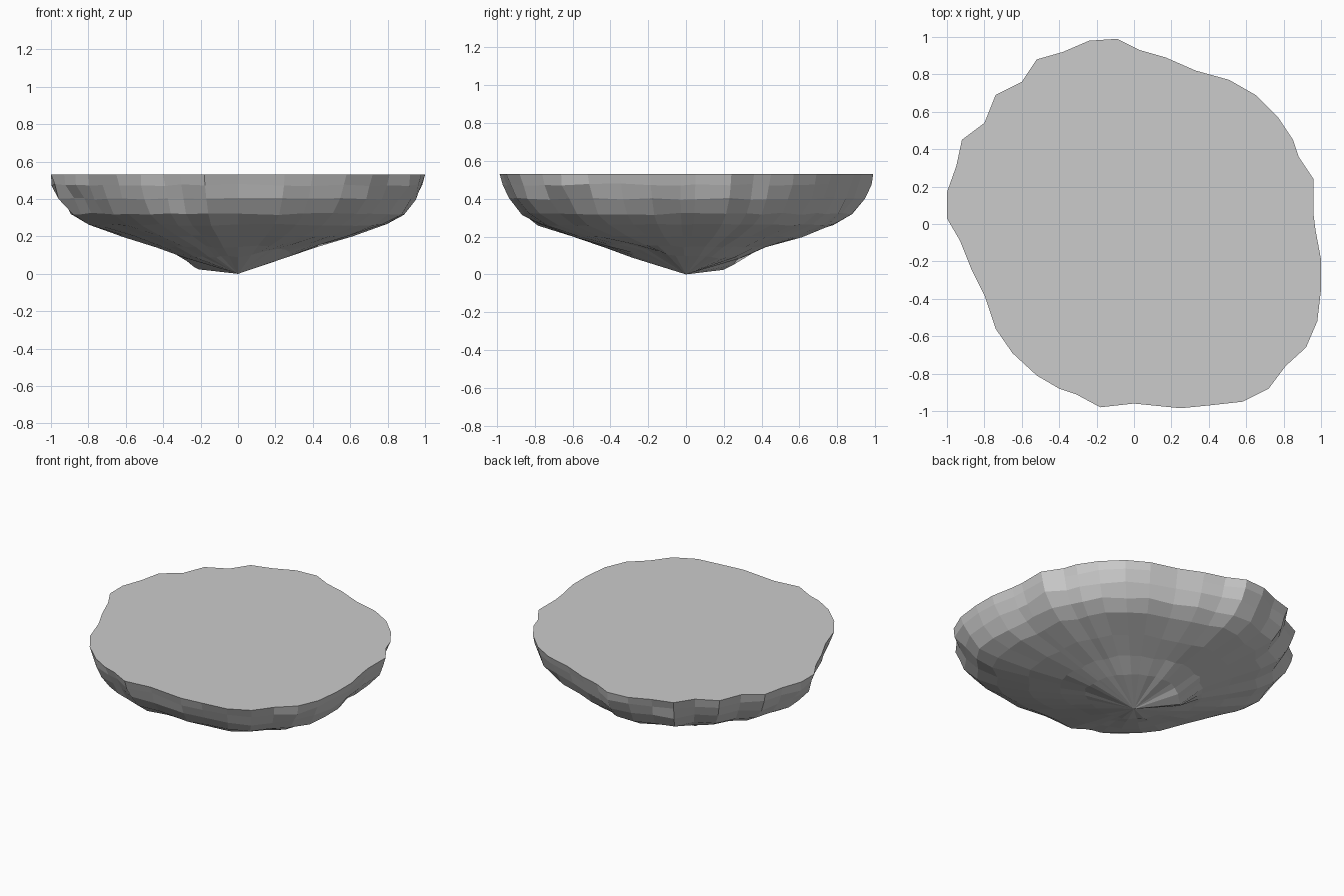
import bpy, bmesh, math, random

if "Cube" in bpy.data.objects:
    bpy.data.objects.remove(bpy.data.objects["Cube"])

random.seed(4)

# Irregular rim outline, counter-clockwise
RIM = [(.96, .05), (.96, .24), (.88, .36), (.85, .45), (.77, .57), (.65, .69), (.51, .77),
       (.33, .82), (.17, .89), (.03, .93), (-.09, .99), (-.24, .98), (-.38, .92), (-.52, .88),
       (-.60, .76), (-.74, .69), (-.80, .54), (-.92, .45), (-.95, .31), (-1, .17), (-1, .03),
       (-.93, -.09), (-.87, -.24), (-.80, -.38), (-.74, -.56), (-.65, -.69), (-.52, -.81),
       (-.40, -.88), (-.31, -.91), (-.18, -.98), (0, -.96), (.25, -.985), (.40, -.97),
       (.58, -.95), (.72, -.88), (.81, -.76), (.92, -.66), (.98, -.52), (1, -.35), (1, -.19),
       (.97, -.03)]
# Side profile: fraction of the rim radius, height
PROFILE = [(1, .53), (.985, .475), (.95, .40), (.89, .32), (.79, .262), (.61, .20), (.43, .145),
           (.29, .09)]


def falloff(x, y, cx, cy, width):
    return math.exp(-((x - cx) ** 2 + (y - cy) ** 2) / width ** 2)


bm = bmesh.new()
n = len(RIM)
rings = []
for k, (s, z) in enumerate(PROFILE):
    ring = []
    for x, y in RIM:
        # the rough stone body evens out towards its tip
        r = math.hypot(x, y)
        even = 1 + (1 / r - 1) * (1 - s) * .7
        jitter = 0 if k == 0 else .012
        f = s * even * (1 + random.uniform(-jitter, jitter))
        px, py = x * f, y * f
        pz = z
        if k > 0:
            pz += random.uniform(-jitter, jitter) * .5
            pz -= .065 * falloff(px, py, -.21, .21, .10)   # low knob
            pz += .05 * falloff(px, py, .24, -.24, .14)    # shallow dent
        ring.append(bm.verts.new((px, py, pz)))
    rings.append(ring)

# Faceted sides
for a, b in zip(rings, rings[1:]):
    for i in range(n):
        j = (i + 1) % n
        bm.faces.new((a[i], b[i], b[j], a[j]))

# Pointed underside and flat top
tip = bm.verts.new((0, 0, 0))
for i in range(n):
    bm.faces.new((rings[-1][i], tip, rings[-1][(i + 1) % n]))
bm.faces.new(rings[0])
bmesh.ops.recalc_face_normals(bm, faces=bm.faces)

mesh = bpy.data.meshes.new("floating_rock_base")
bm.to_mesh(mesh)
bm.free()
rock = bpy.data.objects.new("floating_rock_base", mesh)
bpy.context.collection.objects.link(rock)
